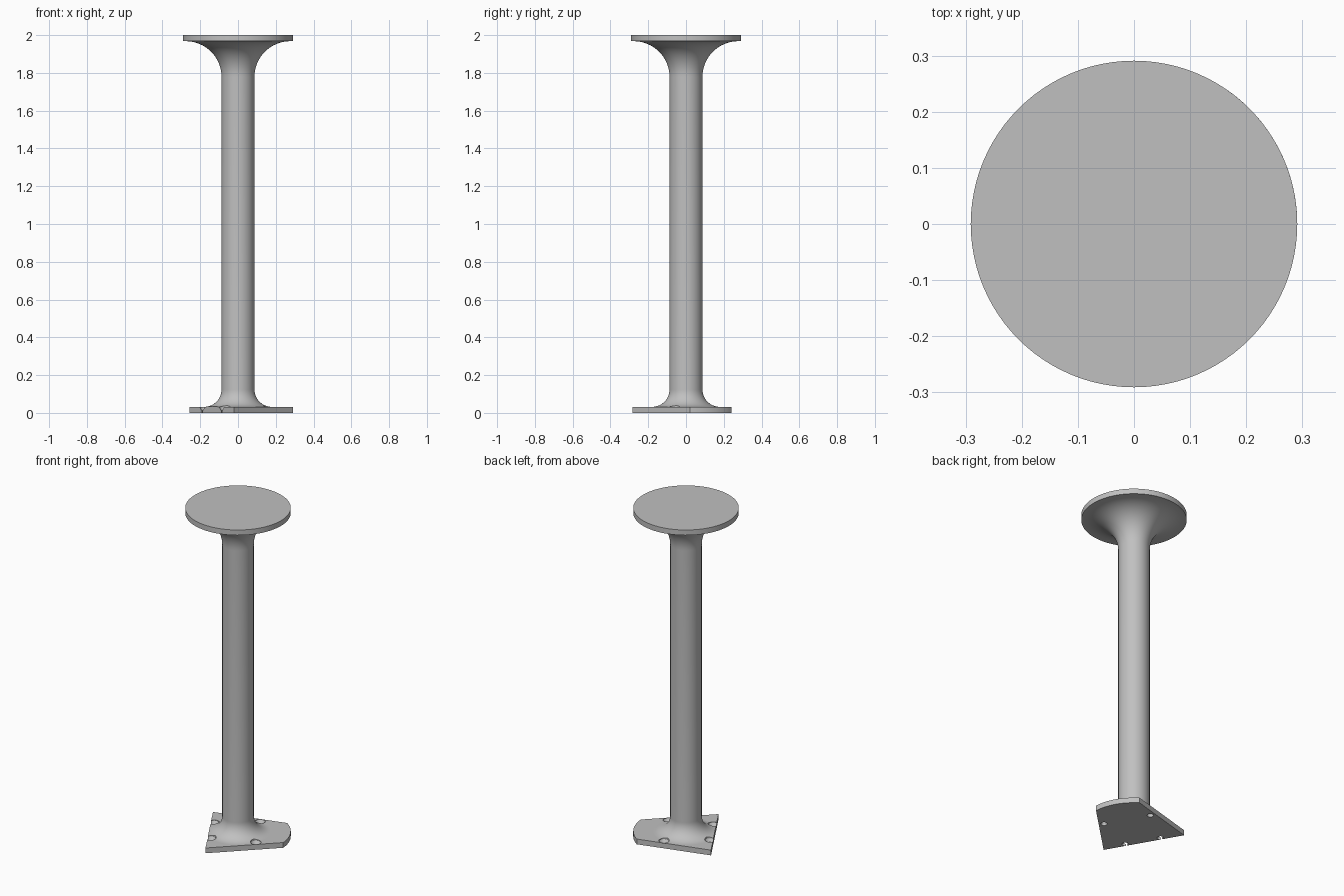
import bpy, bmesh
from math import sin, cos, pi, radians
from mathutils import Vector, Matrix

if "Cube" in bpy.data.objects:
    bpy.data.objects.remove(bpy.data.objects["Cube"], do_unlink=True)

AXIS = radians(30)       # symmetry axis of the foot plate
PLATE = 0.032            # thickness of both plates
TUBE, RIM = 0.087, 0.291

steel = bpy.data.materials.new("grey_steel")
steel.use_nodes = True
steel.diffuse_color = (0.53, 0.53, 0.53, 1)
steel.node_tree.nodes["Principled BSDF"].inputs["Base Color"].default_value = (0.53, 0.53, 0.53, 1)


def polar(r, angle, z=0.0):
    return Vector((r * cos(angle), r * sin(angle), z))


def finish(name, bm):
    bmesh.ops.recalc_face_normals(bm, faces=bm.faces)
    mesh = bpy.data.meshes.new(name)
    bm.to_mesh(mesh)
    bm.free()
    mesh.materials.append(steel)
    obj = bpy.data.objects.new(name, mesh)
    bpy.context.collection.objects.link(obj)
    return obj


def lathe(bm, profile, steps, centre=Vector()):
    """Spin (radius, height) points, ending on the axis, into a solid."""
    verts = [bm.verts.new((r, 0, z)) for r, z in profile]
    edges = [bm.edges.new(pair) for pair in zip(verts, verts[1:])]
    made = bmesh.ops.spin(bm, geom=verts + edges, cent=(0, 0, 0), axis=(0, 0, 1),
                          angle=2 * pi, steps=steps, use_duplicate=False)
    bmesh.ops.remove_doubles(bm, verts=[v for v in bm.verts if not v.tag], dist=1e-5)
    fresh = [v for v in bm.verts if not v.tag]
    bmesh.ops.translate(bm, verts=fresh, vec=centre)
    for v in fresh:
        v.tag = True


def fillet(radius, z, up):
    """Quarter arc from the tube wall out to a plate at height z."""
    turns = [i / 16 * pi / 2 for i in range(17)]
    return [(TUBE + radius * (1 - cos(t)), z + up * radius * (1 - sin(t))) for t in turns]


# Round tube flaring into both plates
bm = bmesh.new()
low, high = fillet(0.092, PLATE, 1), fillet(0.19, 2 - PLATE, -1)
lathe(bm, [(0, PLATE - 0.008)] + low[::-1] + high + [(0, 2 - PLATE + 0.008)], 96)
column = finish("column", bm)

# Round top plate
bm = bmesh.new()
lathe(bm, [(0, 2 - PLATE), (RIM, 2 - PLATE), (RIM, 2), (0, 2)], 96)
top_plate = finish("top_plate", bm)

# Foot plate: straight sides, with an arc across the outer end
CORNER, SPREAD = 0.285, radians(124)
outline = [polar(RIM, AXIS + radians(-26 + 52 * i / 20), 0) for i in range(21)]
outline += [polar(CORNER, AXIS + SPREAD), polar(CORNER, AXIS - SPREAD)]
bm = bmesh.new()
base = bm.faces.new([bm.verts.new(p) for p in outline])
top = bmesh.ops.extrude_face_region(bm, geom=[base])["geom"]
bmesh.ops.translate(bm, verts=[g for g in top if isinstance(g, bmesh.types.BMVert)], vec=(0, 0, PLATE))
foot_plate = finish("foot_plate", bm)

# Cutters: four countersunk bolt holes
bm = bmesh.new()
for angle in (51, -51, 144, -144):
    lathe(bm, [(0, -0.05), (0.018, -0.05), (0.018, 0.012), (0.029, PLATE - 0.004),
               (0.029, 0.2), (0, 0.2)], 32, polar(0.175, AXIS + radians(angle)))
holes = finish("hole_cutter", bm)

# Cutter: trims the flare flush with the straight back edge of the foot
bm = bmesh.new()
back = -CORNER * cos(SPREAD)
bmesh.ops.create_cube(bm, size=0.4, matrix=Matrix.Rotation(AXIS, 4, "Z")
                      @ Matrix.Translation((-back - 0.2, 0, 0)))
trim = finish("trim_cutter", bm)

for part, cutters in ((column, (holes, trim)), (foot_plate, (holes,))):
    bpy.context.view_layer.objects.active = part
    for cutter in cutters:
        mod = part.modifiers.new("cut", "BOOLEAN")
        mod.operation, mod.solver, mod.object = "DIFFERENCE", "EXACT", cutter
        bpy.ops.object.modifier_apply(modifier=mod.name)
for cutter in (holes, trim):
    bpy.data.objects.remove(cutter, do_unlink=True)

# Smooth round walls, sharp rims
bpy.ops.object.select_all(action="DESELECT")
for part in (column, top_plate, foot_plate):
    part.select_set(True)
bpy.context.view_layer.objects.active = column
bpy.ops.object.shade_smooth_by_angle(angle=radians(30))
